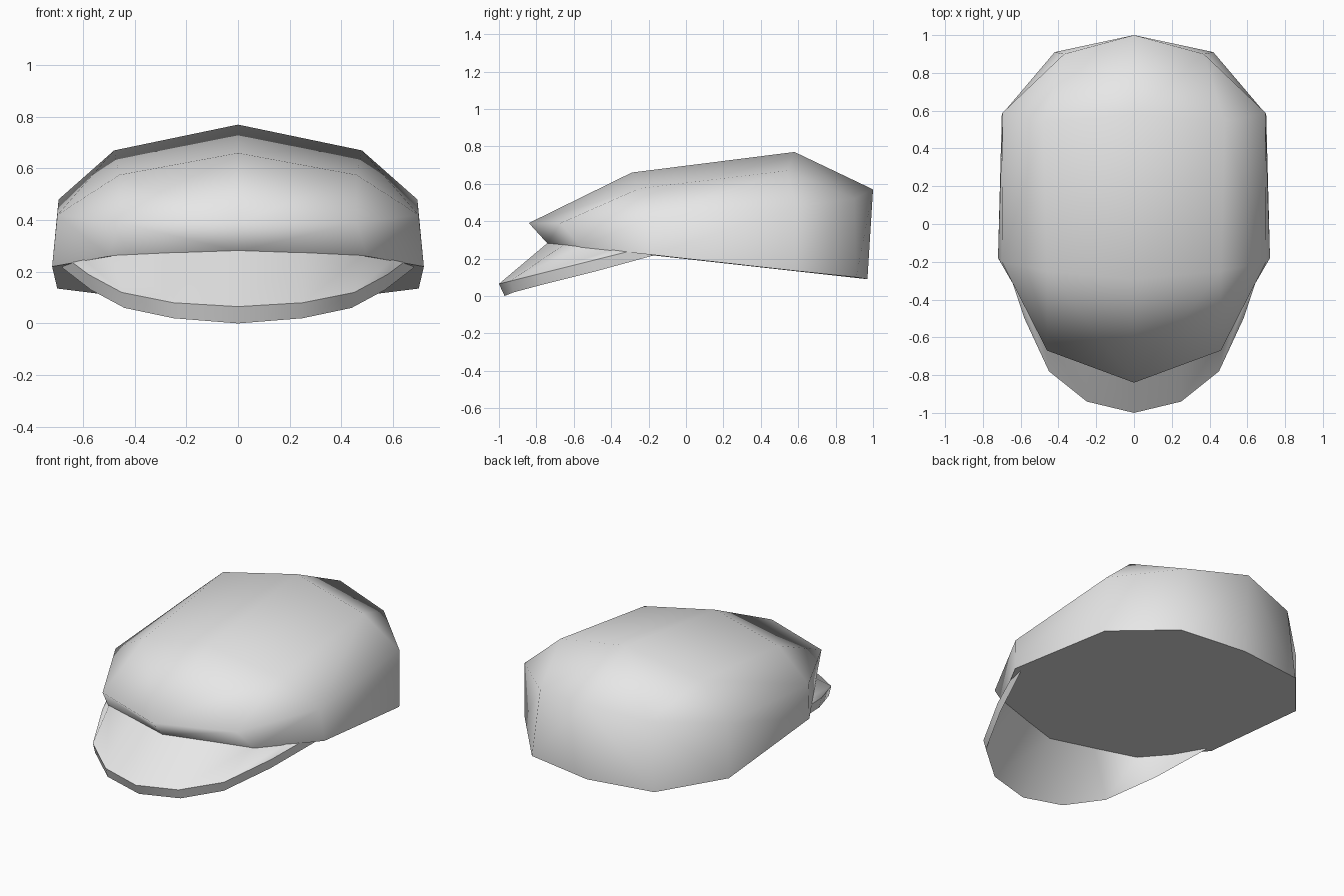
import bpy
import bmesh

cube = bpy.data.objects.get("Cube")
if cube:
    bpy.data.objects.remove(cube)

grey = bpy.data.materials.new("light_grey_cloth")
grey.use_nodes = True
colour = (0.8, 0.8, 0.8, 1)
grey.diffuse_color = colour
grey.node_tree.nodes["Principled BSDF"].inputs["Base Color"].default_value = colour


def mirrored_object(name, bm, sharp_angle=None):
    """Finish a half mesh: orient, smooth, and mirror it across x = 0."""
    mesh = bpy.data.meshes.new(name)
    for f in bm.faces:
        f.smooth = True
    bm.normal_update()
    if sharp_angle:
        for e in bm.edges:
            if len(e.link_faces) == 2 and e.calc_face_angle() > sharp_angle:
                e.smooth = False
    bm.to_mesh(mesh)
    bm.free()
    mesh.materials.append(grey)
    obj = bpy.data.objects.new(name, mesh)
    bpy.context.collection.objects.link(obj)
    mod = obj.modifiers.new("mirror", "MIRROR")
    mod.use_clip = True
    mod.merge_threshold = 0.001
    return obj


def bridge(bm, a, b):
    """Quads between two equally long rows of vertices."""
    for i in range(len(a) - 1):
        bm.faces.new((a[i], a[i + 1], b[i + 1], b[i]))


# Cap body: hem row, widest row and crown row, from front to back
hem = [(0, -.74, .28), (.5, -.56, .26), (.72, -.18, .22),
       (.70, .58, .135), (.42, .91, .1), (0, .97, .09)]
widest = [(0, -.84, .39), (.46, -.67, .39), (.7, -.2, .42),
          (.695, .59, .48), (.37, .9, .52), (0, 1, .57)]
crown = [(0, -.29, .66), (.46, -.25, .575), (.48, .54, .67), (0, .58, .77)]

bm = bmesh.new()
h, w, c = [[bm.verts.new(p) for p in row] for row in (hem, widest, crown)]
bridge(bm, h, w)
# Crown panels, with a triangle at each corner
for f in ((w[0], w[1], c[1], c[0]), (w[1], w[2], c[1]),
          (w[2], w[3], c[2], c[1]), (w[3], w[4], c[2]),
          (w[4], w[5], c[3], c[2]), (c[0], c[1], c[2], c[3])):
    bm.faces.new(f)
# Flat underside with a crisp hem
base = bm.faces.new(h[::-1])
for e in base.edges:
    e.smooth = False
mirrored_object("cap_body", bm)

# Visor: curved peak tapering back to the hem
rim_top = [(0, -1, .065), (.25, -.94, .08), (.45, -.78, .12),
           (.58, -.5, .19), (.68, -.2, .265)]
rim_low = [(0, -.97, 0), (.25, -.92, .02), (.44, -.77, .06),
           (.57, -.49, .13), (.68, -.18, .215)]
root = [(0, -.735, .28), (.25, -.645, .272), (.49, -.555, .262),
        (.6, -.38, .243), (.67, -.19, .225)]

bm = bmesh.new()
top, low, inner_low = [[bm.verts.new(p) for p in row]
                       for row in (rim_top, rim_low, root)]
inner_top = [bm.verts.new((x, y, z + .008)) for x, y, z in root]
bridge(bm, top, inner_top)
bridge(bm, low, top)
bridge(bm, inner_low, low)
bridge(bm, inner_top, inner_low)
bm.faces.new((top[-1], low[-1], inner_low[-1], inner_top[-1]))
bmesh.ops.recalc_face_normals(bm, faces=bm.faces)
mirrored_object("visor", bm, sharp_angle=.7)
